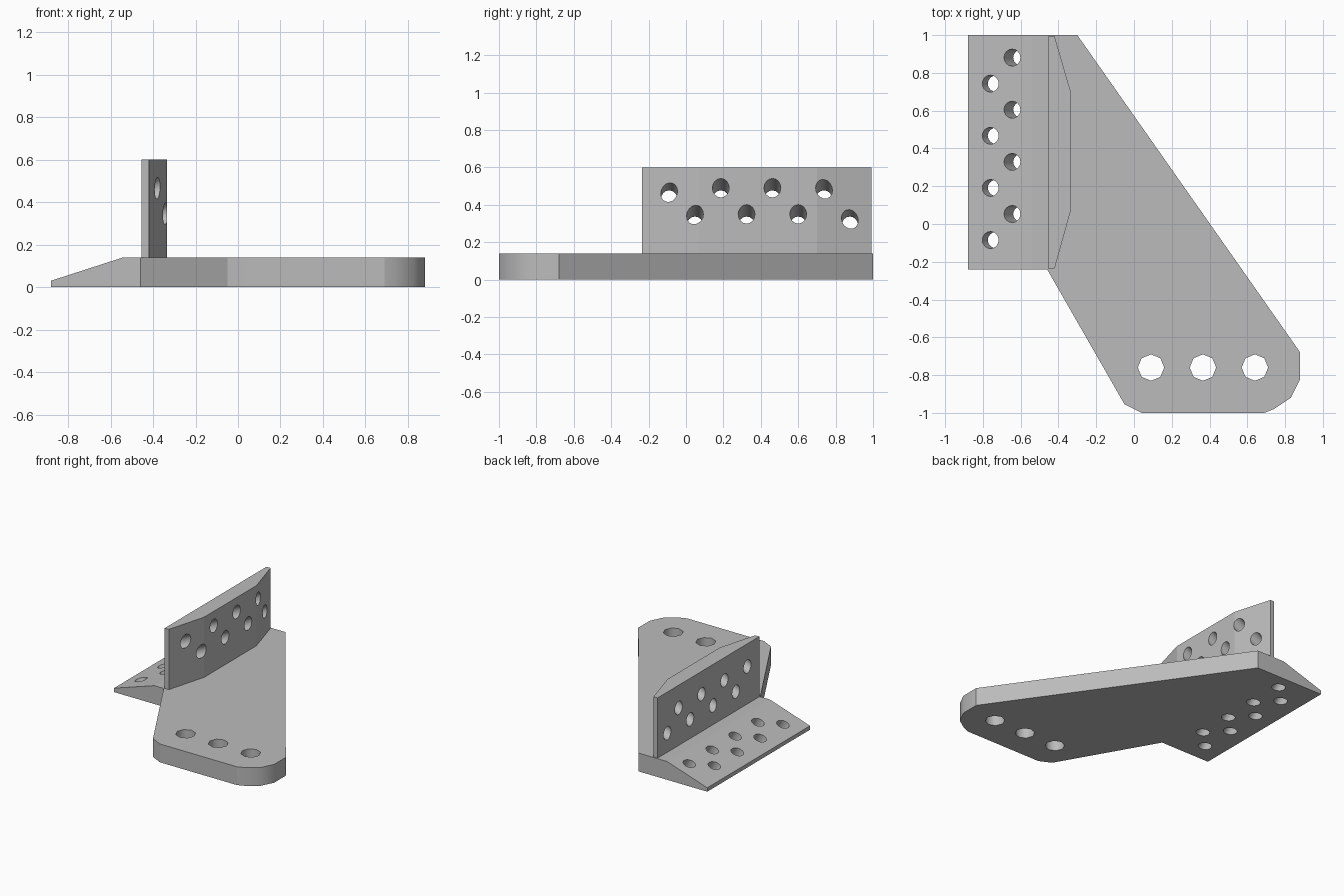
import bpy, bmesh
from math import radians
from mathutils import Vector, Matrix

cube = bpy.data.objects.get("Cube")
if cube:
    bpy.data.objects.remove(cube, do_unlink=True)

grey = bpy.data.materials.new("plain grey")
grey.use_nodes = True
colour = (0.5, 0.5, 0.5, 1)
grey.diffuse_color = colour
grey.node_tree.nodes["Principled BSDF"].inputs["Base Color"].default_value = colour


def add_object(name, bm):
    mesh = bpy.data.meshes.new(name)
    bm.to_mesh(mesh)
    bm.free()
    obj = bpy.data.objects.new(name, mesh)
    bpy.context.collection.objects.link(obj)
    return obj


def prism(outline, bottom, top):
    """Extrude a plan outline between two heights."""
    bm = bmesh.new()
    base = bm.faces.new([bm.verts.new((x, y, bottom)) for x, y in outline])
    grown = bmesh.ops.extrude_face_region(bm, geom=[base])["geom"]
    verts = [v for v in grown if isinstance(v, bmesh.types.BMVert)]
    bmesh.ops.translate(bm, verts=verts, vec=(0, 0, top - bottom))
    bmesh.ops.recalc_face_normals(bm, faces=bm.faces)
    return bm


def drill(obj, holes):
    """Cut cylindrical holes given as (centre, axis, radius, sides)."""
    bm = bmesh.new()
    for centre, axis, radius, sides in holes:
        turn = Vector(axis).to_track_quat('Z', 'Y').to_matrix().to_4x4()
        bmesh.ops.create_cone(bm, cap_ends=True, segments=sides, radius1=radius,
                              radius2=radius, depth=0.6,
                              matrix=Matrix.Translation(centre) @ turn)
    cutter = add_object("hole_cutter", bm)
    cutter.hide_render = True
    mod = obj.modifiers.new("holes", 'BOOLEAN')
    mod.operation = 'DIFFERENCE'
    mod.solver = 'EXACT'
    mod.object = cutter
    bpy.ops.object.select_all(action='DESELECT')
    obj.select_set(True)
    bpy.context.view_layer.objects.active = obj
    bpy.ops.object.modifier_apply(modifier=mod.name)
    bpy.data.objects.remove(cutter, do_unlink=True)
    # Smooth the hole walls and rounded corner, keep large faces flat
    bpy.ops.object.shade_smooth_by_angle(angle=radians(50))
    for face in obj.data.polygons:
        if face.area > 0.03:
            face.use_smooth = False
    obj.data.materials.clear()
    obj.data.materials.append(grey)


# Base plate with a tapered flange on its right edge
thick, edge, bend, rim = 0.14, 0.03, -0.54, -0.88
bm = prism([(rim, 1), (rim, -0.24), (-0.46, -0.24), (-0.05, -0.955), (0.04, -1),
            (0.69, -1), (0.74, -0.98), (0.83, -0.92), (0.88, -0.82),
            (0.88, -0.68), (-0.3, 1)], 0, thick)
bmesh.ops.bisect_plane(bm, geom=bm.verts[:] + bm.edges[:] + bm.faces[:],
                       plane_co=(bend, 0, 0), plane_no=(1, 0, 0))
for v in bm.verts:
    if v.co.x < bend - 0.1 and v.co.z > edge:
        v.co.z = edge
plate = add_object("base_plate", bm)

# Three bolt holes and a staggered row of slanted flange holes
lean = radians(28)
slant = Matrix.Rotation(-lean, 3, 'Y') @ Vector((0, 0, 1))
holes = [((0.09 + 0.275 * i, -0.76, 0.07), (0, 0, 1), 0.07, 8) for i in range(3)]
for i in range(8):
    x = -0.645 if i % 2 else -0.76
    z = edge + (x - rim) * (thick - edge) / (bend - rim)
    holes.append(((x, -0.085 + 0.138 * i, z), slant, 0.045, 16))
drill(plate, holes)

# Upright fin with bevelled ends
fin = add_object("upright_fin", prism(
    [(-0.455, 0.993), (-0.455, -0.235), (-0.42, -0.235), (-0.335, 0.07),
     (-0.335, 0.7), (-0.42, 0.993)], 0.13, 0.6))
rise = Matrix.Rotation(-lean, 3, 'Y') @ Vector((1, 0, 0))
drill(fin, [((-0.455, -0.09 + 0.138 * i, 0.286 if i % 2 else 0.426),
             rise, 0.045, 16) for i in range(8)])
